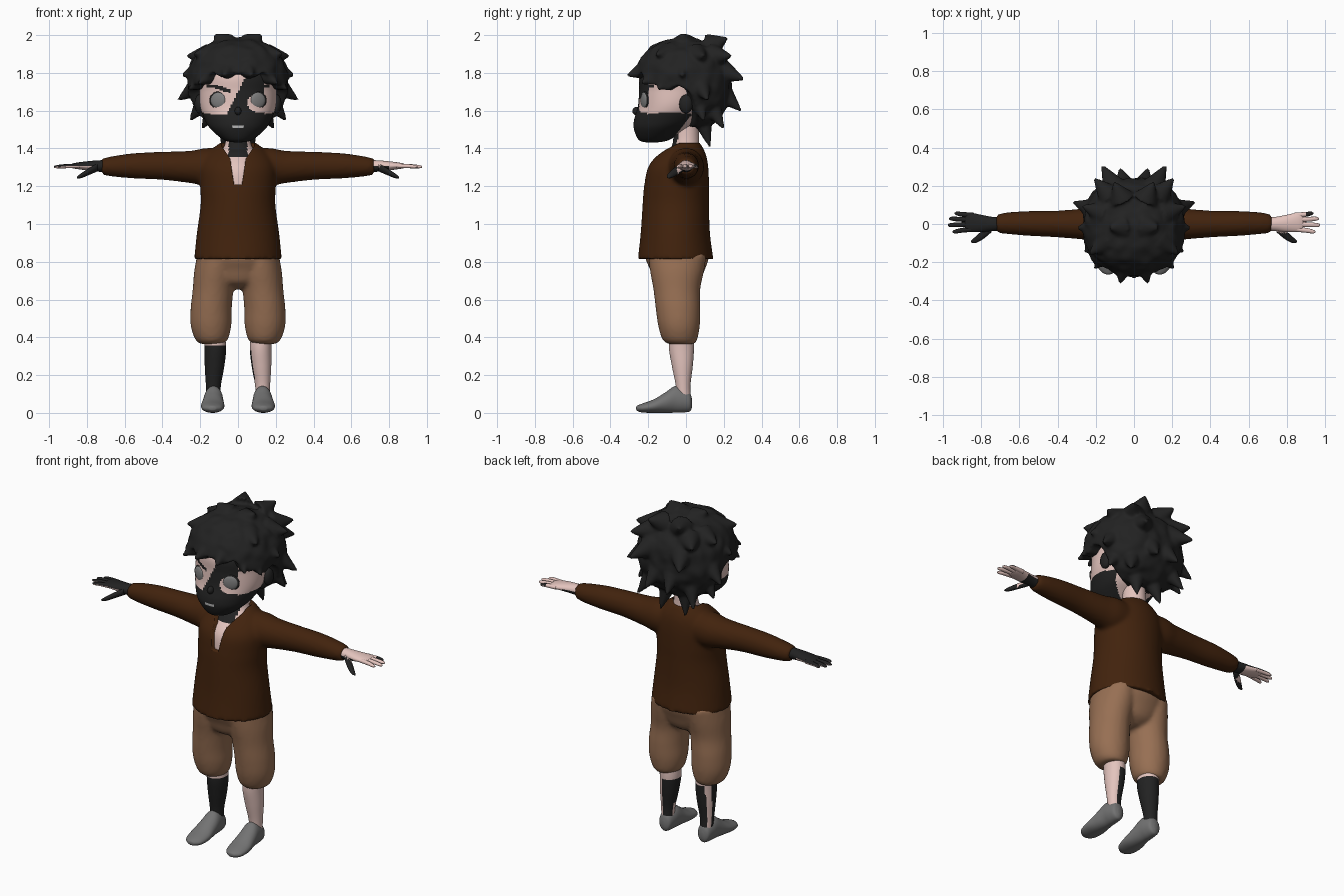
import bpy, bmesh, math
from mathutils import Vector, Matrix, noise

if "Cube" in bpy.data.objects:
    bpy.data.objects.remove(bpy.data.objects["Cube"])

def mat(name, r, g, b):
    m = bpy.data.materials.new(name)
    m.diffuse_color = (r, g, b, 1)
    m.use_nodes = True
    m.node_tree.nodes["Principled BSDF"].inputs["Base Color"].default_value = m.diffuse_color
    return m

SKIN = mat("skin", 0.77, 0.55, 0.51)
BLACK = mat("black", 0.016, 0.016, 0.016)
BROWN = mat("dark brown cloth", 0.054, 0.0165, 0.004)
TAN = mat("tan cloth", 0.31, 0.16, 0.087)
GREY = mat("shoe grey", 0.17, 0.17, 0.17)
IRIS = mat("eye grey", 0.21, 0.21, 0.21)
PALE = mat("pale grey", 0.5, 0.5, 0.5)

def loft(bm, axis, keys, seg=32, sub=6):
    """Elliptical rings (t, c1, c2, r1, r2) along an axis, spline-smoothed and capped."""
    k = [keys[0]] + list(keys) + [keys[-1]]
    rings = []
    for i in range(1, len(k) - 2):
        for j in range(sub + (i == len(k) - 3)):
            u = j / sub
            rings.append([0.5 * (2*b + (c-a)*u + (2*a-5*b+4*c-d)*u*u + (3*b-a-3*c+d)*u**3)
                          for a, b, c, d in zip(k[i-1], k[i], k[i+1], k[i+2])])
    loops = []
    for t, c1, c2, r1, r2 in rings:
        vs = []
        for n in range(seg):
            an = 2 * math.pi * n / seg
            p, q = c1 + r1 * math.cos(an), c2 + r2 * math.sin(an)
            vs.append(bm.verts.new({'z': (p, q, t), 'x': (t, p, q), 'y': (p, t, q)}[axis]))
        loops.append(vs)
    for A, B in zip(loops, loops[1:]):
        for n in range(seg):
            bm.faces.new((A[n], A[n-1], B[n-1], B[n]))
    bm.faces.new(loops[0])
    bm.faces.new(loops[-1])

def ball(bm, loc, scale, rot=0.0):
    m = Matrix.Translation(loc) @ Matrix.Rotation(rot, 4, 'Z') @ Matrix.Diagonal((*scale, 1))
    bmesh.ops.create_uvsphere(bm, u_segments=24, v_segments=16, radius=1, matrix=m)

def finish(bm, name, mats, rule=None, voxel=0, smooth=3):
    bmesh.ops.recalc_face_normals(bm, faces=bm.faces[:])
    bm.normal_update()
    for f in bm.faces:
        f.smooth = True
        if rule:
            f.material_index = int(rule(f.calc_center_median(), f.normal))
    me = bpy.data.meshes.new(name)
    bm.to_mesh(me)
    bm.free()
    for m in mats:
        me.materials.append(m)
    ob = bpy.data.objects.new(name, me)
    bpy.context.collection.objects.link(ob)
    if voxel:
        r = ob.modifiers.new("merge", 'REMESH')
        r.mode, r.voxel_size, r.use_smooth_shade = 'VOXEL', voxel, True
        s = ob.modifiers.new("soften", 'SMOOTH')
        s.factor, s.iterations = 0.5, smooth
    return ob

def yr(z, rx, y0, y1, x=0.0):
    """Upright ring given by its front and back y."""
    return (z, x, (y0 + y1) / 2, rx, (y1 - y0) / 2)

# head with painted mask, brows and mouth
def face_paint(c, n):
    x, y, z = c
    if y < -0.2 and abs(x) < 0.03 and abs(z - 1.515) < 0.006:
        return 2
    if y < -0.1 and 0.04 < abs(x) < 0.165 and abs(z - 1.70 - 0.3 * min(abs(x) - 0.03, 0.1)) < 0.01:
        return 1
    if y > -0.08 + (z - 1.44) * 0.8:
        return 0
    if z < 1.6 - 0.02 * math.cos((abs(x) - 0.1) * 12):
        return 1
    under_eye = ((x - 0.115) / 0.065) ** 2 + ((z - 1.64) / 0.05) ** 2 < 1
    return y < -0.1 and -0.05 + (z - 1.6) * 0.5 < x < 0.14 and not under_eye

bm = bmesh.new()
loft(bm, 'z', [yr(1.432, .02, -.21, -.15), yr(1.445, .075, -.25, -.09), yr(1.50, .142, -.275, 0),
               yr(1.55, .175, -.275, .07), yr(1.62, .2, -.255, .11), yr(1.7, .205, -.248, .14),
               yr(1.8, .2, -.24, .15), yr(1.9, .13, -.15, .1)], 128, 13)
ball(bm, (0, -.262, 1.598), (.018, .022, .022))
finish(bm, "head", [SKIN, BLACK, PALE], face_paint)

# eyes and ears
for s, side in ((-1, "right"), (1, "left")):
    bm = bmesh.new()
    ball(bm, (s * .105, -.219, 1.655), (.05, .009, .047), s * .4)
    finish(bm, side + "_eye_rim", [BLACK])
    bm = bmesh.new()
    ball(bm, (s * .105, -.222, 1.655), (.042, .011, .041), s * .4)
    finish(bm, side + "_eye", [IRIS])
    bm = bmesh.new()
    ball(bm, (s * .205, 0, 1.635), (.025, .036, .05))
    finish(bm, side + "_ear", [BLACK])

# neck and chest seen in the collar
bm = bmesh.new()
loft(bm, 'z', [yr(1.12, .13, -.19, .08), yr(1.22, .13, -.195, .08), yr(1.3, .13, -.178, .08),
               yr(1.37, .105, -.12, .08), yr(1.43, .068, -.07, .07), yr(1.6, .062, -.07, .065)], 48, 8)
finish(bm, "neck_and_chest", [SKIN, BLACK],
       lambda c, n: abs(c.x) < .05 and c.y < -.02 and c.z > 1.35)

# shirt: torso and sleeves merged, collar cut out
bm = bmesh.new()
loft(bm, 'z', [yr(.815, .232, -.255, .145), yr(.95, .218, -.24, .127), yr(1.1, .198, -.23, .122),
               yr(1.2, .2, -.222, .122), yr(1.3, .2, -.203, .118), yr(1.37, .165, -.15, .105),
               yr(1.43, .095, -.075, .075)], 48)
for s in (-1, 1):
    loft(bm, 'x', [(s * .05, 0, 1.3, .09, .1), (s * .17, 0, 1.302, .095, .1), (s * .25, 0, 1.302, .083, .086),
                   (s * .4, 0, 1.308, .07, .074), (s * .55, .003, 1.308, .065, .067),
                   (s * .67, .004, 1.305, .056, .053), (s * .72, .002, 1.304, .046, .042)])
shirt = finish(bm, "shirt", [BROWN], voxel=.012, smooth=4)
bm = bmesh.new()
half = [(.02, 1.21), (.035, 1.3), (.04, 1.345), (.085, 1.41), (.085, 1.5)]
prof = [(-x, z) for x, z in reversed(half)] + half
f = bm.faces.new([bm.verts.new((x, -.4, z)) for x, z in prof])
ex = bmesh.ops.extrude_face_region(bm, geom=[f])
bmesh.ops.translate(bm, vec=(0, .41, 0), verts=[v for v in ex['geom'] if isinstance(v, bmesh.types.BMVert)])
cutter = finish(bm, "collar_cutter", [BROWN])
cutter.hide_render = True
cutter.hide_viewport = True
b = shirt.modifiers.new("collar", 'BOOLEAN')
b.operation, b.object, b.solver = 'DIFFERENCE', cutter, 'EXACT'

# trousers: hips and baggy legs merged
bm = bmesh.new()
loft(bm, 'z', [yr(.655, .05, -.09, .02), yr(.69, .15, -.16, .07), yr(.76, .215, -.19, .1),
               yr(.82, .22, -.215, .12), yr(.88, .2, -.21, .115)], 48)
for s in (-1, 1):
    loft(bm, 'z', [yr(.365, .06, -.095, .045, s * .14), yr(.39, .087, -.125, .06, s * .14),
                   yr(.46, .107, -.147, .073, s * .143), yr(.55, .109, -.16, .076, s * .142),
                   yr(.65, .108, -.172, .075, s * .132), yr(.75, .112, -.19, .095, s * .12),
                   yr(.84, .1, -.2, .11, s * .115)])
finish(bm, "trousers", [TAN], voxel=.012)

# calves and shoes
for s, side in ((-1, "right"), (1, "left")):
    bm = bmesh.new()
    loft(bm, 'z', [yr(.08, .036, -.05, .025, s * .13), yr(.15, .04, -.055, .024, s * .13),
                   yr(.25, .052, -.075, .036, s * .124), yr(.34, .057, -.09, .042, s * .12),
                   yr(.42, .055, -.09, .04, s * .125)], 48, 10)
    if s < 0:
        rule = lambda c, n: c.z < .36 and not (n.x < -.6 and n.y > .3)
    else:
        rule = lambda c, n: c.z < .33 and ((n.x < -.3 and n.y > -.5 and c.z > .18) or (n.x < .3 and n.y > .3))
    finish(bm, side + "_calf", [SKIN, BLACK], rule)
    bm = bmesh.new()
    loft(bm, 'y', [(.032, s * .13, .05, .012, .02), (.02, s * .13, .058, .036, .05), (-.02, s * .13, .067, .046, .065),
                   (-.06, s * .13, .071, .05, .07), (-.11, s * .132, .054, .056, .054),
                   (-.17, s * .134, .036, .062, .036), (-.23, s * .135, .026, .052, .024),
                   (-.258, s * .135, .024, .025, .014), (-.264, s * .135, .024, .006, .005)])
    finish(bm, side + "_shoe", [GREY])

# hands: palm, four fingers, thumb
for s, side in ((-1, "right"), (1, "left")):
    bm = bmesh.new()
    loft(bm, 'x', [(s * .69, 0, 1.305, .036, .033), (s * .74, 0, 1.307, .037, .03), (s * .8, .003, 1.308, .045, .024),
                   (s * .86, .01, 1.308, .05, .016), (s * .885, .01, 1.307, .04, .01)], 32)
    for y0, y1, tip in ((-.027, -.04, .95), (-.002, -.006, .975), (.022, .028, .968), (.046, .055, .94)):
        loft(bm, 'x', [(s * .84, y0, 1.307, .013, .012), (s * (.5 * tip + .43), (y0 + y1) / 2, 1.306, .0125, .011),
                       (s * (tip - .012), y1, 1.303, .01, .008), (s * tip, y1, 1.302, .003, .003)], 14)
    loft(bm, 'x', [(s * .745, -.02, 1.3, .022, .022), (s * .79, -.055, 1.277, .024, .018),
                   (s * .83, -.083, 1.256, .017, .013), (s * .853, -.092, 1.246, .005, .004)], 16)
    if s < 0:
        rule = lambda c, n: n.z > -.1 or c.x > -.77 or c.y < -.055 and c.x > -.87
    else:
        rule = lambda c, n: c.x < .86 and (c.y < -.045 or (n.z < -.1 and c.x < .8)) or (c.x > .9 and c.y > .04 and n.z > 0)
    finish(bm, side + "_hand", [SKIN, BLACK], rule)

# hair: lumpy cap raised over the face, with locks
def sstep(a, lo, hi):
    t = min(1, max(0, (a - lo) / (hi - lo)))
    return t * t * (3 - 2 * t)

bm = bmesh.new()
bmesh.ops.create_icosphere(bm, subdivisions=6, radius=1)
for v in bm.verts:
    d = v.co.normalized()
    r = sum(abs(c / k) ** 2.3 for c, k in zip(d, (.268, .258, .245))) ** (-1 / 2.3)
    r *= 1 + .045 * noise.noise(d * 4.5)
    p = d * r + Vector((0, -.015, 1.74))
    a = math.atan2(abs(d.x), -d.y)
    floor = 1.79 - .07 * sstep(a, .5, 1.1) - .2 * sstep(a, 1.65, 2.0) + .012 * math.sin(a * 14)
    if p.z < floor:
        k = 1 - 1.5 * (floor - p.z)
        p = Vector((p.x * k, p.y * k, floor))
    v.co = p
locks = [(.16, .295, 1.77), (.305, .11, 1.665), (.10, .21, 1.98), (.12, -.02, 2.0), (.285, -.02, 1.79),
         (.245, .09, 1.56), (.07, .28, 1.61), (.08, .12, 1.43), (.18, .19, 1.52), (.25, -.14, 1.72),
         (.2, -.225, 1.75), (.07, -.3, 1.79), (.26, .09, 1.89), (.2, .23, 1.89), (.225, -.15, 1.9)]
for x, y, z in locks:
    for s in (-1, 1):
        c = Vector((0, 0, 1.75))
        tip = Vector((s * x, y, z))
        base = c + (tip - c) * .62 + Vector((0, 0, .05))
        axis = (tip - base) * 1.12
        m = Matrix.Translation(base + axis / 2) @ axis.to_track_quat('Z', 'Y').to_matrix().to_4x4()
        bmesh.ops.create_cone(bm, cap_ends=True, segments=16, radius1=.07, radius2=.006, depth=axis.length, matrix=m)
finish(bm, "hair", [BLACK], voxel=.01)
